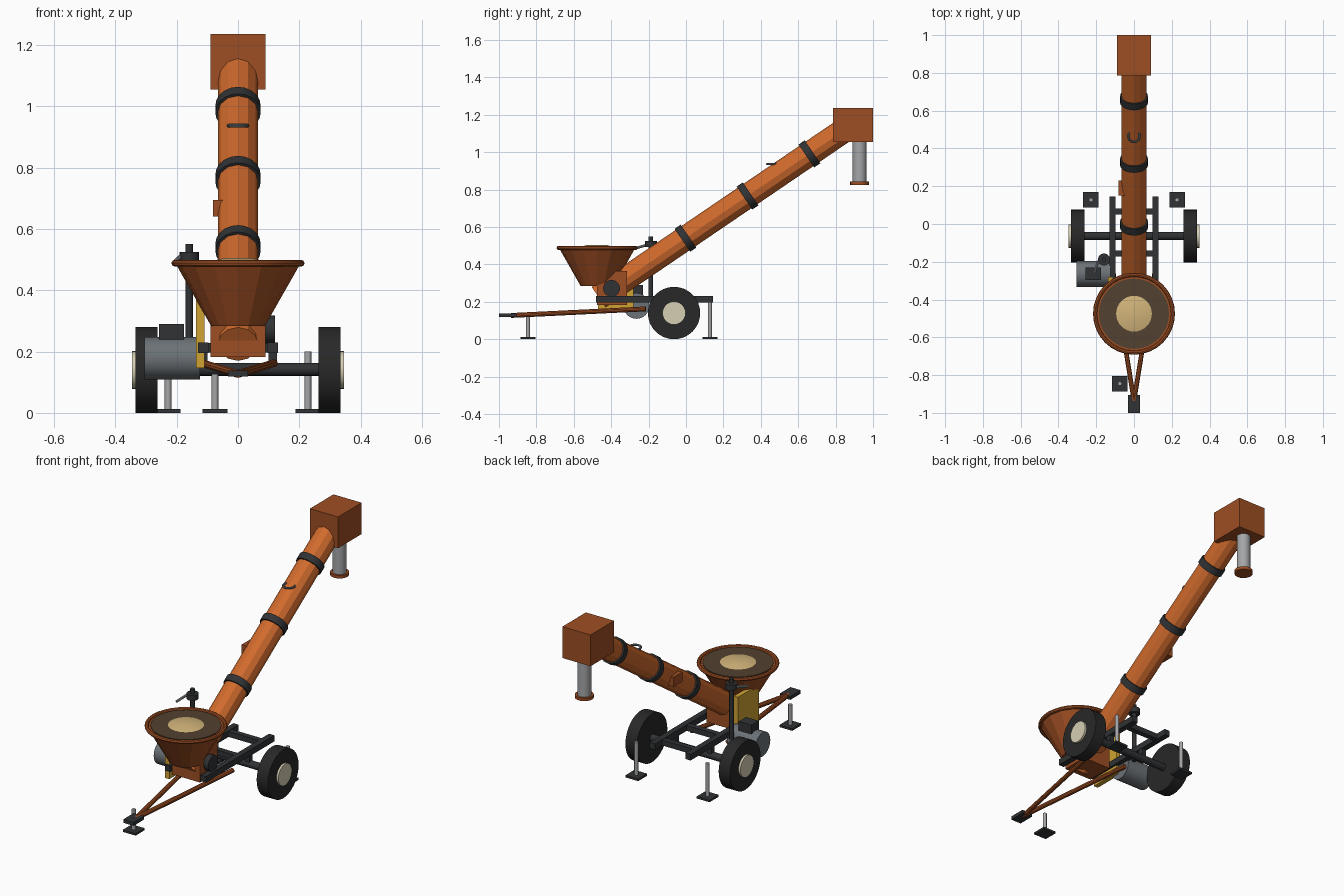
import bpy, math
from mathutils import Vector

if "Cube" in bpy.data.objects:
    bpy.data.objects.remove(bpy.data.objects["Cube"])


def material(name, rgb):
    m = bpy.data.materials.new(name)
    lin = [((c / 255 + 0.055) / 1.055) ** 2.4 for c in rgb]
    m.diffuse_color = (*lin, 1)
    m.use_nodes = True
    m.node_tree.nodes["Principled BSDF"].inputs["Base Color"].default_value = m.diffuse_color
    return m


ORANGE = material("bright orange", (208, 106, 45))
RUST = material("dark orange", (158, 78, 35))
FRAME = material("dark grey", (48, 50, 52))
TYRE = material("black rubber", (40, 40, 41))
MOTOR = material("motor grey", (108, 114, 119))
STEEL = material("light steel", (165, 166, 168))
YELLOW = material("yellow", (208, 162, 50))
CREAM = material("cream", (214, 206, 180))
GRAIN = material("grain tan", (210, 180, 122))
BROWN = material("dark brown", (82, 65, 48))


def finish(name, mat, smooth=False):
    ob = bpy.context.object
    ob.name = name
    ob.data.materials.append(mat)
    if smooth:
        bpy.ops.object.shade_smooth_by_angle(angle=math.radians(35))
    return ob


def box(name, mat, x, y, z):
    """Box from (min, max) ranges on each axis."""
    ranges = (x, y, z)
    bpy.ops.mesh.primitive_cube_add(size=1, location=[(a + b) / 2 for a, b in ranges])
    bpy.context.object.scale = [b - a for a, b in ranges]
    bpy.ops.object.transform_apply(location=False, rotation=False, scale=True)
    return finish(name, mat)


def rod(name, mat, a, b, r, sides=16, r2=None, smooth=True):
    """Cylinder or cone from point a to point b."""
    a, b = Vector(a), Vector(b)
    d = b - a
    bpy.ops.mesh.primitive_cone_add(
        vertices=sides, radius1=r, radius2=r if r2 is None else r2, depth=d.length,
        location=(a + b) / 2, rotation=d.to_track_quat('Z', 'Y').to_euler())
    return finish(name, mat, smooth)


def ring(name, mat, loc, R, r, seg=32):
    bpy.ops.mesh.primitive_torus_add(major_radius=R, minor_radius=r, location=loc,
                                     major_segments=seg, minor_segments=8)
    return finish(name, mat, True)


# Inclined auger tube with clamp collars
SLOPE = 0.68
AXIS = Vector((0, 1, SLOPE)).normalized()


def on_axis(y):
    return Vector((0, y, 0.542 + SLOPE * y))


rod("auger_tube", ORANGE, on_axis(-0.467), on_axis(0.85), 0.066, 12, smooth=False)
for i, y in enumerate((-0.003, 0.329, 0.66)):
    c = on_axis(y)
    rod(f"tube_collar_{i}", FRAME, c - AXIS * 0.02, c + AXIS * 0.02, 0.074, 20)
box("tube_side_box", RUST, (-0.082, -0.05), (0.15, 0.23), (0.64, 0.695))
ring("lifting_ring", MOTOR, (0, 0.465, 0.937), 0.031, 0.006, 20)

# Discharge head and spout
box("discharge_head", RUST, (-0.09, 0.09), (0.785, 1.0), (1.055, 1.236))
rod("spout", STEEL, (0, 0.928, 0.835), (0, 0.928, 1.06), 0.037, 20)
rod("spout_collar", RUST, (0, 0.928, 0.825), (0, 0.928, 0.842), 0.05, 20)

# Intake boot, hopper and its contents
HY = -0.475
box("intake_boot", RUST, (-0.09, 0.09), (-0.475, -0.315), (0.183, 0.366))
rod("hopper_cone", RUST, (0, HY, 0.284), (0, HY, 0.486), 0.088, 16, 0.203, False)
ring("hopper_rim", RUST, (0, HY, 0.488), 0.206, 0.011)
rod("hopper_lip", RUST, (0, HY, 0.48), (0, HY, 0.489), 0.2, 32)
rod("hopper_grate", BROWN, (0, HY, 0.484), (0, HY, 0.493), 0.186, 32)
rod("grain_mound", GRAIN, (0, HY, 0.49), (0, HY, 0.505), 0.107, 32, 0.045)
rod("boot_bearing", FRAME, (0.085, -0.398, 0.272), (0.12, -0.398, 0.272), 0.045, 20)

# Chassis rails and cross beams
for s, side in ((-1, "left"), (1, "right")):
    x = sorted((s * 0.097, s * 0.131))
    box(f"rail_{side}", FRAME, x, (-0.48, 0.145), (0.195, 0.23))
for i, y in enumerate((-0.157, 0.065)):
    box(f"cross_beam_{i}", FRAME, (-0.11, 0.11), (y - 0.016, y + 0.016), (0.197, 0.228))

# Axle and wheels
WY, WZ = -0.064, 0.14
rod("axle", FRAME, (-0.28, WY, WZ + 0.002), (0.28, WY, WZ + 0.002), 0.021, 16)
for s, side in ((-1, "left"), (1, "right")):
    rod(f"wheel_{side}", TYRE, (s * 0.262, WY, WZ), (s * 0.334, WY, WZ), 0.14, 32)
    rod(f"hub_{side}", CREAM, (s * 0.30, WY, WZ), (s * 0.346, WY, WZ), 0.062, 24)
    box(f"axle_bracket_{side}", FRAME, sorted((s * 0.1, s * 0.128)),
        (WY - 0.015, WY + 0.015), (0.14, 0.2))

# Drawbar and hitch
for s, side in ((-1, "left"), (1, "right")):
    rod(f"drawbar_{side}", RUST, (s * 0.117, -0.215, 0.162), (0, -0.935, 0.127), 0.013, 10)
box("hitch_plate", FRAME, (-0.033, 0.033), (-1.0, -0.905), (0.118, 0.138))

# Support legs with foot pads
for i, (x, y, h) in enumerate(((-0.228, 0.128, 0.2), (0.228, 0.128, 0.2), (-0.075, -0.845, 0.127))):
    rod(f"support_leg_{i}", STEEL, (x, y, 0.005), (x, y, h), 0.011, 12)
    box(f"foot_pad_{i}", FRAME, (x - 0.041, x + 0.041), (y - 0.041, y + 0.041), (0, 0.012))

# Drive motor, terminal box and belt guard
rod("drive_motor", MOTOR, (-0.305, -0.265, 0.178), (-0.124, -0.265, 0.178), 0.069, 24)
box("motor_box", FRAME, (-0.258, -0.176), (-0.296, -0.23), (0.235, 0.29))
box("belt_guard", YELLOW, (-0.137, -0.11), (-0.47, -0.28), (0.147, 0.4))

# Crank post
PX, PY = -0.159, -0.188
rod("crank_post", FRAME, (PX, PY, 0.2), (PX, PY, 0.55), 0.012, 12)
rod("crank_gearbox", FRAME, (PX, PY, 0.493), (PX, PY, 0.524), 0.032, 16)
rod("crank_handle", STEEL, (-0.19, -0.195, 0.508), (-0.21, -0.262, 0.489), 0.007, 10)
